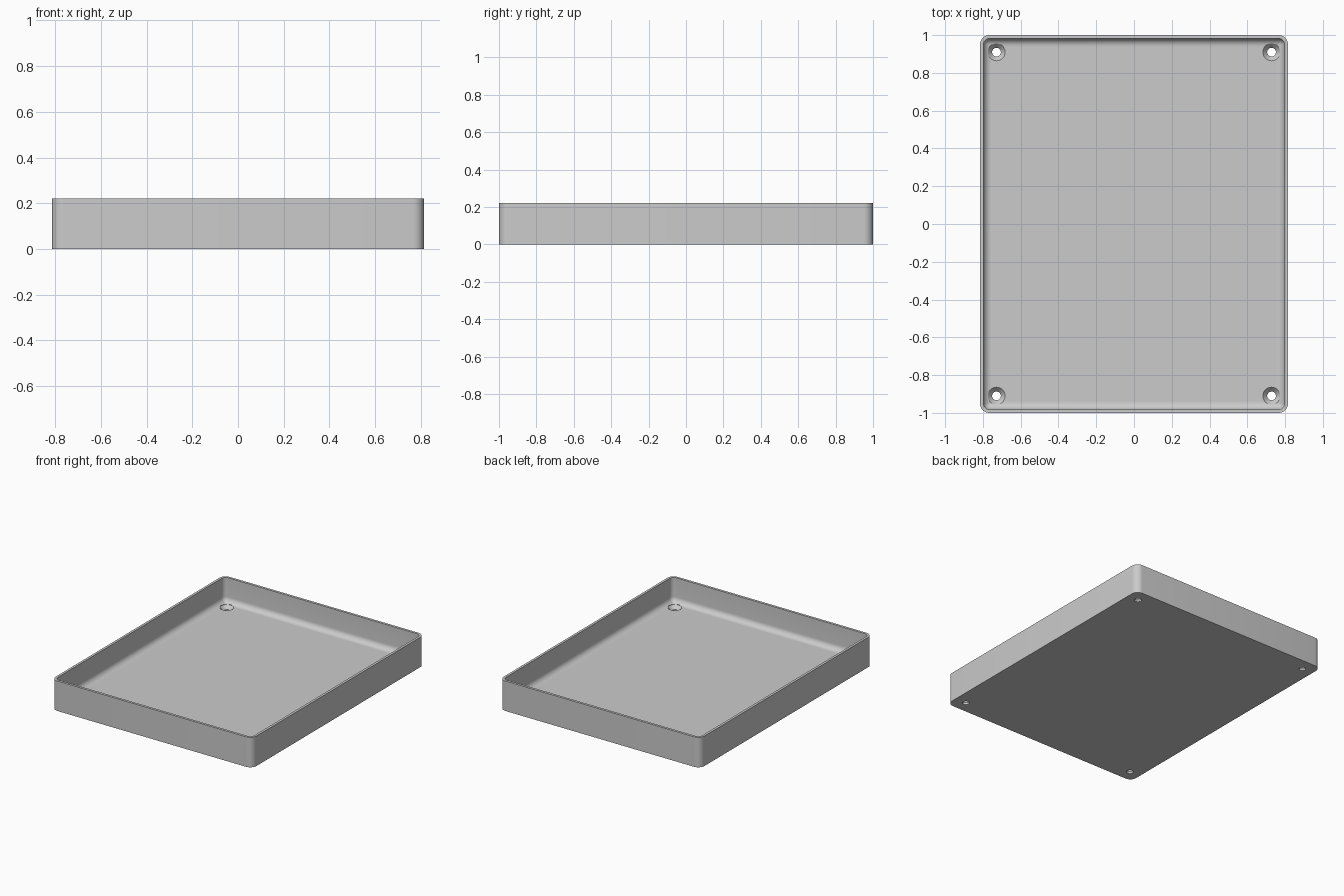
import bpy
import bmesh
from math import sin, cos, pi

cube = bpy.data.objects.get("Cube")
if cube:
    bpy.data.objects.remove(cube, do_unlink=True)

HALF_X, HALF_Y, HEIGHT = 0.815, 1.0, 0.22
CORNER, WALL, FLOOR, FILLET = 0.05, 0.018, 0.04, 0.04
HOLE_X, HOLE_Y = 0.728, 0.91

grey = bpy.data.materials.new("light grey plastic")
grey.use_nodes = True
colour = (0.6, 0.6, 0.6, 1)
grey.diffuse_color = colour
grey.node_tree.nodes["Principled BSDF"].inputs["Base Color"].default_value = colour


def rounded_loop(bm, inset, z, steps=8):
    """Ring of vertices on a rounded rectangle, inset from the outer wall."""
    r = max(CORNER - inset, 0.004)
    cx, cy = HALF_X - inset - r, HALF_Y - inset - r
    ring = []
    for quarter, (sx, sy) in enumerate([(1, 1), (-1, 1), (-1, -1), (1, -1)]):
        for i in range(steps + 1):
            a = (quarter + i / steps) * pi / 2
            ring.append(bm.verts.new((sx * cx + r * cos(a), sy * cy + r * sin(a), z)))
    return ring


def loft(bm, rings):
    """Skin a stack of rings and cap both ends."""
    for lower, upper in zip(rings, rings[1:]):
        n = len(lower)
        for i in range(n):
            j = (i + 1) % n
            bm.faces.new((lower[i], lower[j], upper[j], upper[i]))
    bm.faces.new(rings[0][::-1])
    bm.faces.new(rings[-1])
    bmesh.ops.recalc_face_normals(bm, faces=bm.faces)


def make_object(name, bm):
    mesh = bpy.data.meshes.new(name)
    bm.to_mesh(mesh)
    bm.free()
    mesh.materials.append(grey)
    obj = bpy.data.objects.new(name, mesh)
    bpy.context.collection.objects.link(obj)
    return obj


# Tray shell: outer wall, rim, inner wall, rounded fillet, floor
profile = [(0, 0), (0, HEIGHT), (WALL, HEIGHT)]
for k in range(9):
    a = k / 8 * pi / 2
    profile.append((WALL + FILLET * (1 - cos(a)), FLOOR + FILLET * (1 - sin(a))))
bm = bmesh.new()
loft(bm, [rounded_loop(bm, inset, z) for inset, z in profile])
tray = make_object("tray", bm)

# Countersunk screw holes, one per corner
bm = bmesh.new()
for sx in (-1, 1):
    for sy in (-1, 1):
        rings = []
        for r, z in [(0.023, -0.02), (0.023, 0.014), (0.046, FLOOR), (0.046, 0.1)]:
            rings.append([bm.verts.new((sx * HOLE_X + r * cos(i * pi / 16),
                                        sy * HOLE_Y + r * sin(i * pi / 16), z))
                          for i in range(32)])
        loft(bm, rings)
cutter = make_object("screw_hole_cutter", bm)
cutter.hide_render = True

cut = tray.modifiers.new("screw holes", "BOOLEAN")
cut.operation = "DIFFERENCE"
cut.solver = "EXACT"
cut.object = cutter

bpy.ops.object.select_all(action="DESELECT")
tray.select_set(True)
bpy.context.view_layer.objects.active = tray
bpy.ops.object.modifier_apply(modifier=cut.name)
bpy.data.objects.remove(cutter, do_unlink=True)
bpy.ops.object.shade_smooth_by_angle(angle=pi / 6)
